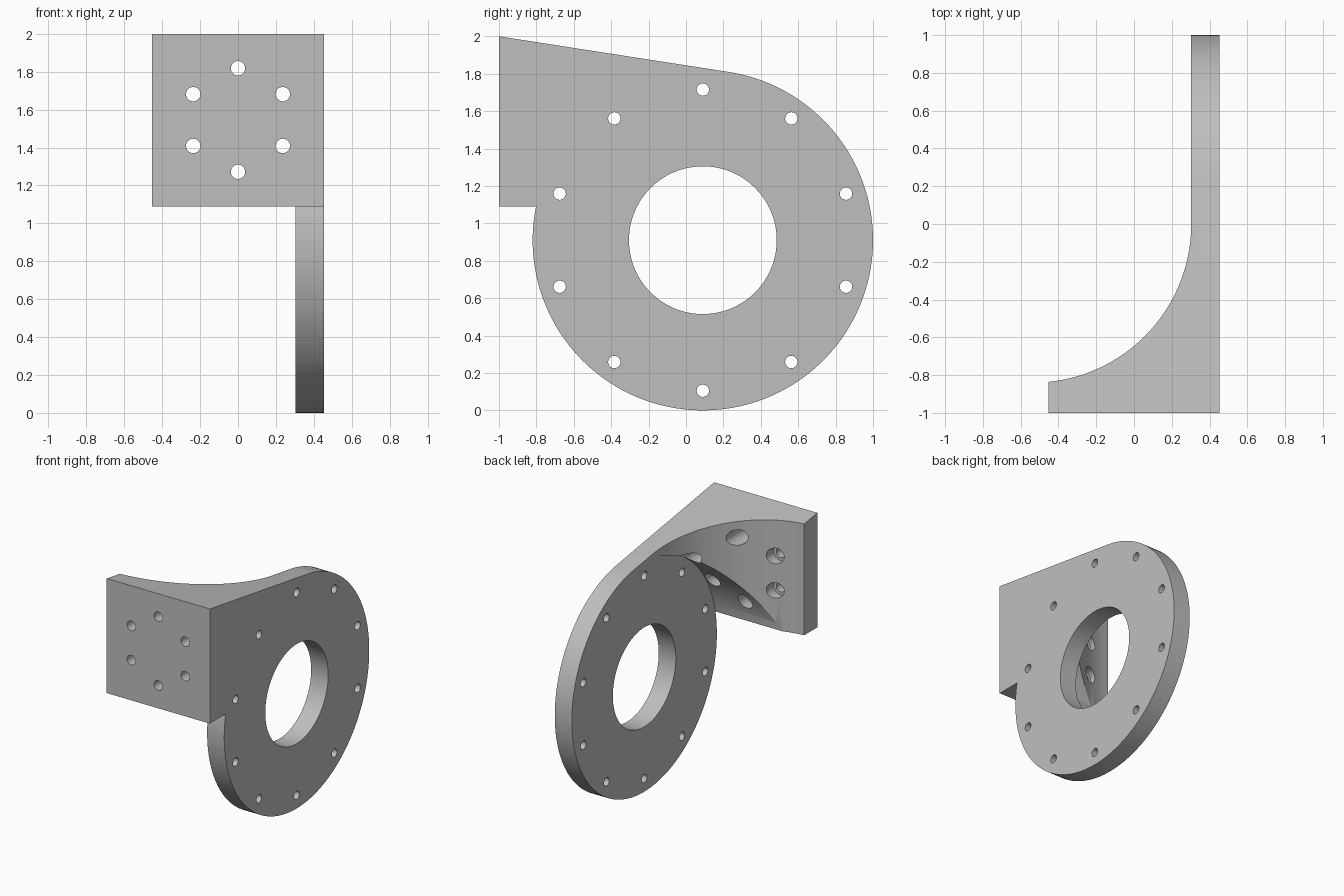
import bpy, bmesh
from math import sin, cos, acos, asin, pi, radians
from mathutils import Vector

if "Cube" in bpy.data.objects:
    bpy.data.objects.remove(bpy.data.objects["Cube"], do_unlink=True)

# Main dimensions
HALF_W = 0.453                # half width in x
INNER = 0.303                 # inner face of the ring plate
CY, CZ, R = 0.09, 0.91, 0.91  # ring centre and radius
STEP_Z = 1.09                 # underside of the front flange
FILLET = 0.84

# Ways of placing a 2D profile (a, b) at depth t
ALONG_X = lambda a, b, t: Vector((t, a, b))
ALONG_Y = lambda a, b, t: Vector((a, t, b))
ALONG_Z = lambda a, b, t: Vector((a, b, t))


def arc(ca, cb, r, start, end, n):
    steps = [start + (end - start) * i / n for i in range(n + 1)]
    return [(ca + r * cos(t), cb + r * sin(t)) for t in steps]


def prism(name, profile, place, lo, hi):
    bm = bmesh.new()
    face = bm.faces.new([bm.verts.new(place(a, b, lo)) for a, b in profile])
    result = bmesh.ops.extrude_face_region(bm, geom=[face])
    moved = [v for v in result["geom"] if isinstance(v, bmesh.types.BMVert)]
    bmesh.ops.translate(bm, verts=moved, vec=place(0, 0, hi - lo))
    bmesh.ops.recalc_face_normals(bm, faces=bm.faces)
    mesh = bpy.data.meshes.new(name)
    bm.to_mesh(mesh)
    bm.free()
    obj = bpy.data.objects.new(name, mesh)
    bpy.context.collection.objects.link(obj)
    return obj


def cut(target, profile, place, lo, hi):
    cutter = prism("cutter", profile, place, lo, hi)
    cutter.hide_render = True
    mod = target.modifiers.new("cut", 'BOOLEAN')
    mod.operation = 'DIFFERENCE'
    mod.solver = 'EXACT'
    mod.object = cutter
    bpy.context.view_layer.objects.active = target
    bpy.ops.object.modifier_apply(modifier=mod.name)
    bpy.data.objects.remove(cutter, do_unlink=True)


def drill(target, a, b, r, place, lo, hi, n=32):
    cut(target, arc(a, b, r, 0, 2 * pi, n)[:-1], place, lo, hi)


# Side outline: ring with a sloping top running tangentially to the front corner
corner = Vector((-1 - CY, 2 - CZ))
tangent = radians(135) - acos(R / corner.length)
notch = pi - asin((STEP_Z - CZ) / R)
outline = [(-1, STEP_Z), (-1, 2)] + arc(CY, CZ, R, tangent, notch - 2 * pi, 120)
bracket = prism("mounting_bracket", outline, ALONG_X, -HALF_W, HALF_W)

# Concave sweep between the flange and the ring plate
sweep = arc(INNER - FILLET, 0, FILLET, 0, -pi / 2, 48)
sweep += [(-1, -FILLET), (-1, 1.5), (INNER, 1.5)]
cut(bracket, sweep, ALONG_Z, -0.5, 2.5)

# Round clearance behind the flange, matching the ring radius
clearance = arc(CY, CZ, R, tangent, notch, 48)
clearance += [(-1.2, 1.0), (-1.2, -0.3), (1.3, -0.3), (1.3, 2.0)]
cut(bracket, clearance, ALONG_X, -1, INNER)

# Centre opening and ten bolt holes in the ring
drill(bracket, CY, CZ, 0.395, ALONG_X, 0.2, 0.6, 96)
for a, b in arc(CY, CZ, 0.805, pi / 2, pi / 2 + 2 * pi, 10)[:-1]:
    drill(bracket, a, b, 0.033, ALONG_X, 0.2, 0.6)

# Six counterbored bolt holes in the flange
for a, b in arc(0, 1.545, 0.273, pi / 2, pi / 2 + 2 * pi, 6)[:-1]:
    drill(bracket, a, b, 0.038, ALONG_Y, -1.1, -0.7)
    drill(bracket, a, b, 0.062, ALONG_Y, -0.85, 0)

# Grey metal finish
grey = bpy.data.materials.new("grey_metal")
grey.use_nodes = True
colour = (0.52, 0.52, 0.52, 1)
grey.diffuse_color = colour
grey.node_tree.nodes["Principled BSDF"].inputs["Base Color"].default_value = colour
bracket.data.materials.clear()
bracket.data.materials.append(grey)
for poly in bracket.data.polygons:
    poly.material_index = 0

bpy.ops.object.select_all(action='DESELECT')
bracket.select_set(True)
bpy.context.view_layer.objects.active = bracket
bpy.ops.object.shade_smooth_by_angle(angle=radians(25))
